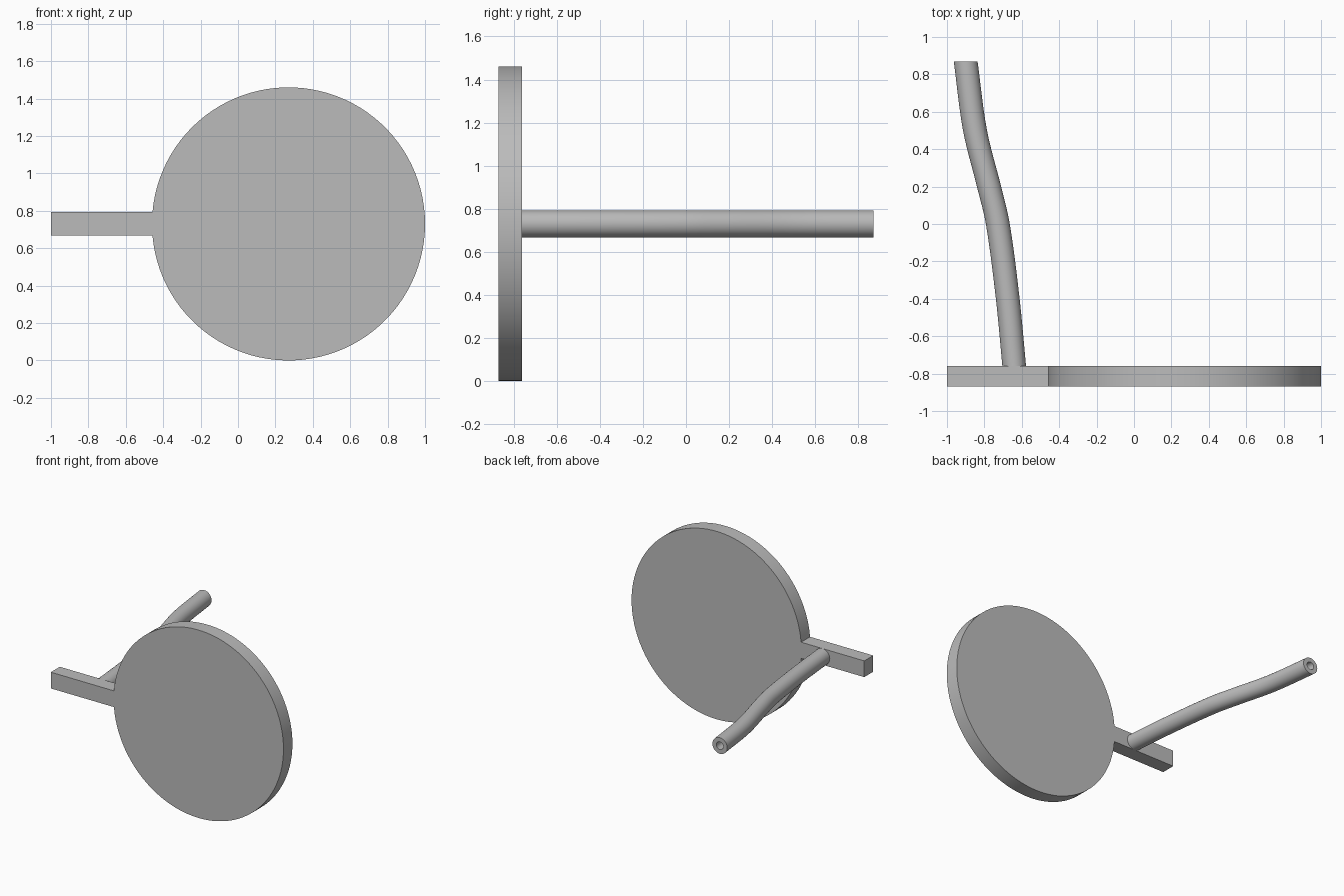
import bpy, bmesh, math
from mathutils import Vector

cube = bpy.data.objects.get("Cube")
if cube:
    bpy.data.objects.remove(cube, do_unlink=True)

grey = bpy.data.materials.new("plain grey")
grey.use_nodes = True
GREY = (0.5, 0.5, 0.5, 1)
grey.diffuse_color = GREY
grey.node_tree.nodes["Principled BSDF"].inputs["Base Color"].default_value = GREY

R, CX, CZ = 0.73, 0.27, 0.73        # disc radius and centre
FRONT, BACK, END = -0.87, -0.76, 0.87
PIPE, BORE = 0.063, 0.03


def finish(name, bm):
    bmesh.ops.recalc_face_normals(bm, faces=bm.faces)
    mesh = bpy.data.meshes.new(name)
    bm.to_mesh(mesh)
    bm.free()
    mesh.materials.append(grey)
    obj = bpy.data.objects.new(name, mesh)
    bpy.context.collection.objects.link(obj)
    bpy.ops.object.select_all(action='DESELECT')
    obj.select_set(True)
    bpy.context.view_layer.objects.active = obj
    bpy.ops.object.shade_smooth_by_angle(angle=math.radians(35))
    return obj


# Disc and side bar: one keyhole outline extruded to the plate thickness
bm = bmesh.new()
gap = math.asin(PIPE / R)
steps = 96
outline = [(-1, CZ + PIPE), (-1, CZ - PIPE)]
for i in range(steps + 1):
    a = math.pi + gap + (2 * math.pi - 2 * gap) * i / steps
    outline.append((CX + R * math.cos(a), CZ + R * math.sin(a)))
face = bm.faces.new([bm.verts.new((x, FRONT, z)) for x, z in outline])
moved = bmesh.ops.extrude_face_region(bm, geom=[face])["geom"]
bmesh.ops.translate(bm, vec=(0, BACK - FRONT, 0),
                    verts=[v for v in moved if isinstance(v, bmesh.types.BMVert)])
finish("disc_with_side_bar", bm)

# Bent pipe: centre line x at given y, blended smoothly
path = [(BACK - 0.005, -0.64), (-0.4, -0.675), (0, -0.728), (0.2, -0.775),
        (0.5, -0.85), (END, -0.9)]


def centre_line(per_span=6):
    pts = [Vector(p) for p in path]
    n = len(pts)
    slopes = []
    for i in range(n):
        d = pts[min(i + 1, n - 1)] - pts[max(i - 1, 0)]
        slopes.append(d.y / d.x)
    for i in range(n - 1):
        p, q = pts[i], pts[i + 1]
        h = q.x - p.x
        for k in range(per_span + (i == n - 2)):
            t = k / per_span
            s = t * t * (3 - 2 * t)
            x = (p.y + (q.y - p.y) * s + h * slopes[i] * t * (1 - t) ** 2
                 - h * slopes[i + 1] * t * t * (1 - t))
            yield p.x + h * t, x, slopes[i] + (slopes[i + 1] - slopes[i]) * t


def loft(bm, radius, sides=32):
    rings = []
    for y, x, slope in centre_line():
        wide = radius * math.hypot(1, slope)
        rings.append([bm.verts.new((x + wide * math.cos(a), y, CZ + radius * math.sin(a)))
                      for a in (2 * math.pi * j / sides for j in range(sides))])
    for a, b in zip(rings, rings[1:]):
        bridge(bm, a, b)
    return rings[0], rings[-1]


def bridge(bm, a, b):
    for j in range(len(a)):
        k = (j + 1) % len(a)
        bm.faces.new((a[j], a[k], b[k], b[j]))


bm = bmesh.new()
outer, inner = loft(bm, PIPE), loft(bm, BORE)
for a, b in zip(outer, inner):
    bridge(bm, a, b)
finish("bent_pipe", bm)
